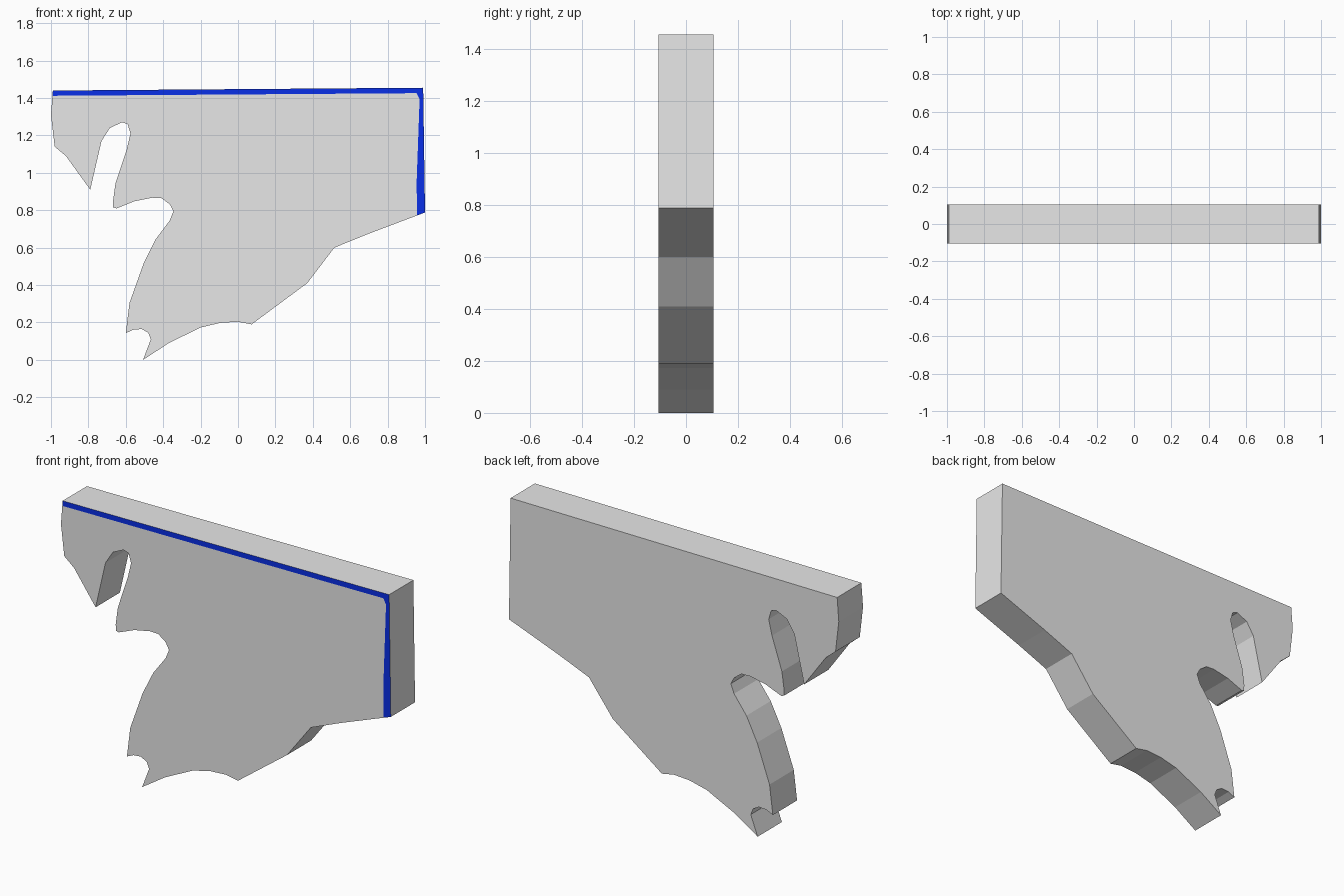
import bpy, bmesh

if "Cube" in bpy.data.objects:
    bpy.data.objects.remove(bpy.data.objects["Cube"])

HALF = 0.105  # half thickness of the slab

# Outline seen from the front (x, z), anticlockwise from the top left corner
ragged = [
    (-0.992, 1.412), (-1.0, 1.31), (-0.98, 1.14), (-0.92, 1.09), (-0.79, 0.91),
    # narrow notch
    (-0.73, 1.17), (-0.685, 1.24), (-0.62, 1.27), (-0.59, 1.26), (-0.575, 1.21),
    (-0.595, 1.125), (-0.655, 0.945), (-0.668, 0.85), (-0.667, 0.815), (-0.65, 0.81),
    # wide bay
    (-0.555, 0.848), (-0.46, 0.867), (-0.41, 0.865), (-0.365, 0.832), (-0.345, 0.795),
    (-0.365, 0.745), (-0.44, 0.645), (-0.505, 0.515), (-0.58, 0.305), (-0.6, 0.143),
    # small hook and bottom tip
    (-0.56, 0.161), (-0.515, 0.165), (-0.48, 0.145), (-0.466, 0.11), (-0.508, 0.0),
    (-0.37, 0.09), (-0.2, 0.173), (-0.095, 0.198), (0.0, 0.204), (0.073, 0.19),
    # lower right edge
    (0.37, 0.41), (0.515, 0.6), (0.7, 0.675), (0.957, 0.772),
]
corners = [(1.0, 0.788), (0.99, 1.455), (-0.99, 1.44)]
# Inner edge of the blue band, from bottom right to top left
band_inner = [(0.955, 0.95), (0.971, 1.395), (0.955, 1.426)]


def material(name, color):
    mat = bpy.data.materials.new(name)
    mat.diffuse_color = (*color, 1)
    mat.use_nodes = True
    mat.node_tree.nodes["Principled BSDF"].inputs["Base Color"].default_value = mat.diffuse_color
    return mat


bm = bmesh.new()


def ring(points, y):
    return [bm.verts.new((x, y, z)) for x, z in points]


front_ragged, front_corners = ring(ragged, -HALF), ring(corners, -HALF)
inner = ring(band_inner, -HALF)
front = front_ragged + front_corners
back = ring(ragged + corners, HALF)

# Front: grey field plus the blue band cut along the top and right edges
bm.faces.new(front_ragged + inner)
band = bm.faces.new([front_ragged[-1]] + front_corners + [front_ragged[0]] + inner[::-1])
band.material_index = 1

# Back and rim
bm.faces.new(back[::-1])
n = len(front)
for i in range(n):
    j = (i + 1) % n
    bm.faces.new((front[j], front[i], back[i], back[j]))
bmesh.ops.recalc_face_normals(bm, faces=bm.faces[:])

mesh = bpy.data.meshes.new("ragged_slab")
bm.to_mesh(mesh)
bm.free()
mesh.materials.append(material("light grey", (0.8, 0.8, 0.8)))
mesh.materials.append(material("blue", (0.003, 0.03, 0.83)))
slab = bpy.data.objects.new("ragged_slab", mesh)
bpy.context.collection.objects.link(slab)
